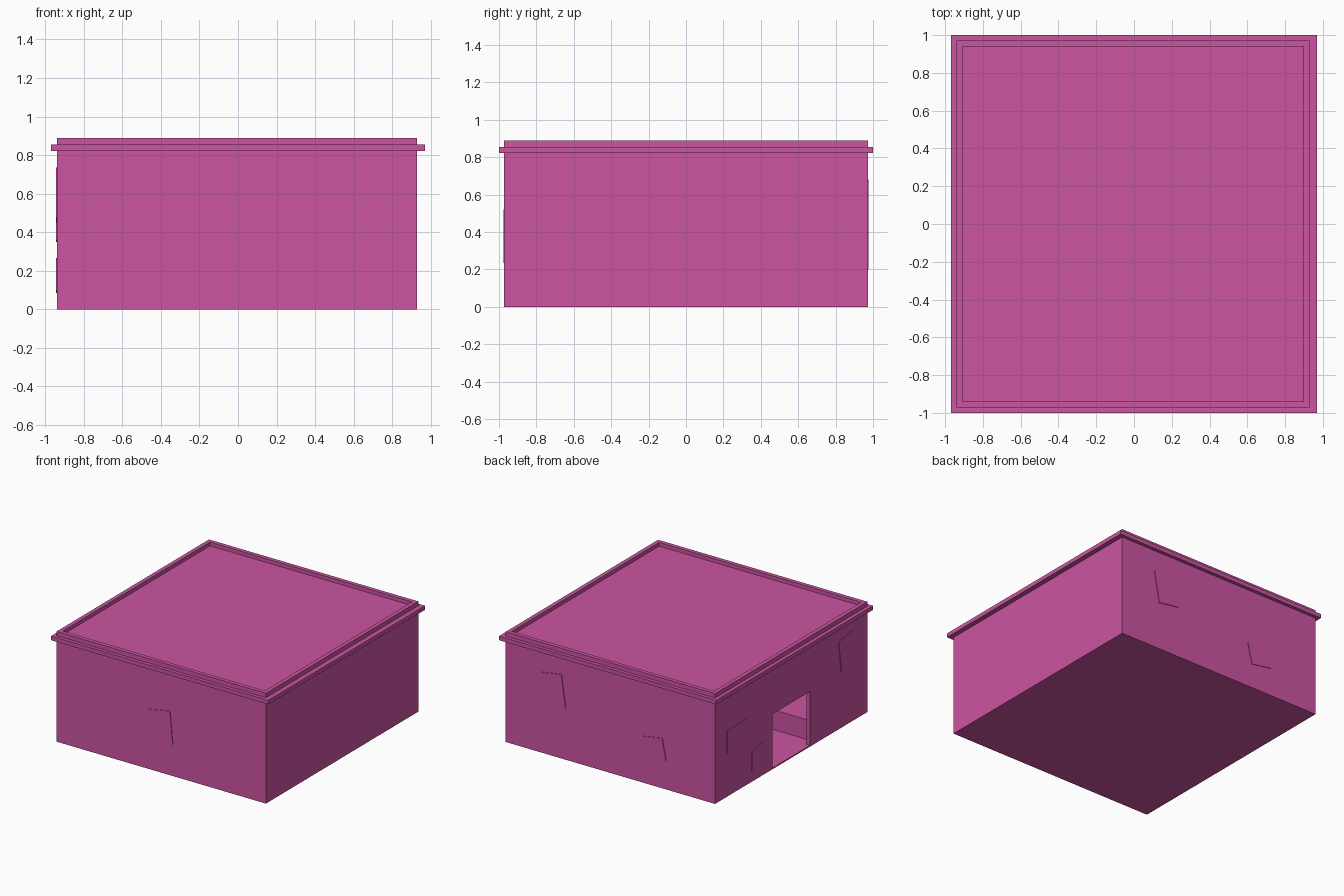
import bpy, bmesh

if "Cube" in bpy.data.objects:
    bpy.data.objects.remove(bpy.data.objects["Cube"])

mat = bpy.data.materials.new("pink_plaster")
mat.diffuse_color = (0.6, 0.09, 0.36, 1)
mat.use_nodes = True
mat.node_tree.nodes["Principled BSDF"].inputs["Base Color"].default_value = mat.diffuse_color


def add_mesh(name, bm):
    bmesh.ops.recalc_face_normals(bm, faces=bm.faces)
    me = bpy.data.meshes.new(name)
    bm.to_mesh(me)
    bm.free()
    me.materials.append(mat)
    ob = bpy.data.objects.new(name, me)
    bpy.context.collection.objects.link(ob)
    return ob


def box(name, lo, hi):
    bm = bmesh.new()
    bmesh.ops.create_cube(bm, size=1)
    for v in bm.verts:
        v.co = [(a + b) / 2 + c * (b - a) for a, b, c in zip(lo, hi, v.co)]
    return add_mesh(name, bm)


def cut(target, cutter):
    cutter.hide_render = True
    cutter.display_type = 'WIRE'
    m = target.modifiers.new(cutter.name, 'BOOLEAN')
    m.operation = 'DIFFERENCE'
    m.solver = 'EXACT'
    m.object = cutter


def plate(name, axis, wall, outer, corners):
    """Thin plaster patch: (u, z) outline lying on a wall, u along the wall."""
    bm = bmesh.new()
    rings = []
    for d in (wall, outer):
        rings.append([bm.verts.new((d, u, z) if axis == 'x' else (u, d, z))
                      for u, z in corners])
    for r in rings:
        bm.faces.new(r)
    n = len(corners)
    for i in range(n):
        j = (i + 1) % n
        bm.faces.new((rings[0][i], rings[0][j], rings[1][j], rings[1][i]))
    return add_mesh(name, bm)


X0, X1, Y, T = -0.94, 0.93, 0.972, 0.033

# walls, hollowed by the room, the sunken roof and the doorway
walls = box("walls", (X0, -Y, 0), (X1, Y, 0.89))
cut(walls, box("room_cutter", (X0 + T, -Y + T, 0.01), (X1 - T, Y - T, 0.83)))
cut(walls, box("roof_cutter", (X0 + T, -Y + T, 0.86), (X1 - T, Y - T, 1.0)))
cut(walls, box("door_cutter", (X0 - 0.1, -0.24, 0.01), (X0 + 0.1, 0.24, 0.445)))

# cornice ring around the outside
cornice = box("cornice", (-0.97, -1, 0.822), (0.97, 1, 0.855))
cut(cornice, box("cornice_cutter", (X0 + 0.01, -Y + 0.01, 0.7),
                 (X1 - 0.01, Y - 0.01, 1.0)))

# bench seen through the doorway
box("bench", (X0 + T, -Y + T, 0.01), (-0.3, -0.31, 0.17))

# plaster patches on the walls
E = 0.005
plate("patch_front", 'y', -Y + E, -Y - E,
      [(-0.11, 0.485), (0.075, 0.52), (0.10, 0.255), (-0.085, 0.235)])
plate("patch_back_high", 'y', Y - E, Y + E,
      [(0.62, 0.65), (0.43, 0.68), (0.393, 0.42), (0.573, 0.392)])
plate("patch_back_low", 'y', Y - E, Y + E,
      [(-0.283, 0.375), (-0.47, 0.406), (-0.505, 0.23), (-0.324, 0.2)])
plate("patch_left_middle", 'x', X0 + E, X0 - E,
      [(0.82, 0.53), (0.56, 0.54), (0.55, 0.36), (0.82, 0.35)])
plate("patch_left_low", 'x', X0 + E, X0 - E,
      [(0.51, 0.24), (0.38, 0.265), (0.38, 0.10), (0.51, 0.085)])
plate("patch_left_high", 'x', X0 + E, X0 - E,
      [(-0.60, 0.705), (-0.79, 0.735), (-0.82, 0.475), (-0.637, 0.45)])
